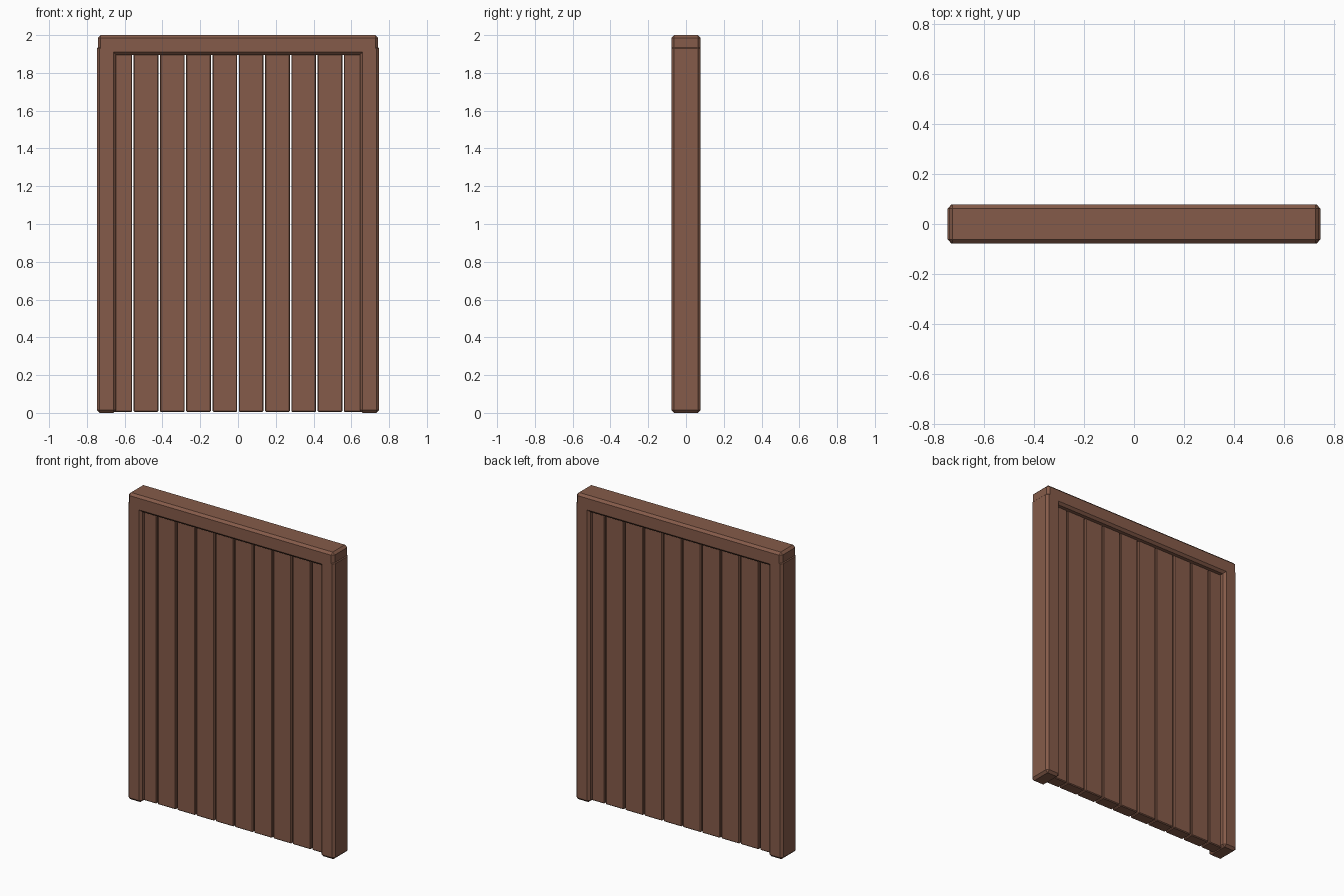
import bpy

if "Cube" in bpy.data.objects:
    bpy.data.objects.remove(bpy.data.objects["Cube"])

wood = bpy.data.materials.new("brown wood")
wood.diffuse_color = (0.235, 0.105, 0.067, 1)
wood.use_nodes = True
wood.node_tree.nodes["Principled BSDF"].inputs["Base Color"].default_value = wood.diffuse_color


def board(name, x0, x1, half_y, z0, z1, chamfer):
    """Box board with flat chamfered edges, centred on y = 0."""
    bpy.ops.mesh.primitive_cube_add(size=1, location=((x0 + x1) / 2, 0, (z0 + z1) / 2))
    ob = bpy.context.object
    ob.name = name
    ob.scale = (x1 - x0, 2 * half_y, z1 - z0)
    bpy.ops.object.transform_apply(location=False, rotation=False, scale=True)
    bev = ob.modifiers.new("chamfer", 'BEVEL')
    bev.width = chamfer
    bev.segments = 1
    ob.data.materials.append(wood)
    return ob


# Frame: two posts and the top beam
board("left_post", -0.747, -0.645, 0.078, 0.0, 1.945, 0.015)
board("right_post", 0.645, 0.747, 0.078, 0.0, 1.945, 0.015)
board("top_beam", -0.742, 0.742, 0.078, 1.895, 2.0, 0.015)

# Ten vertical planks set back inside the frame
PITCH, GAP = 0.139, 0.008
for i in range(10):
    cx = (i - 4.5) * PITCH
    half = (PITCH - GAP) / 2
    board(f"plank_{i + 1}", cx - half, cx + half, 0.04, 0.005, 1.94, 0.005)
